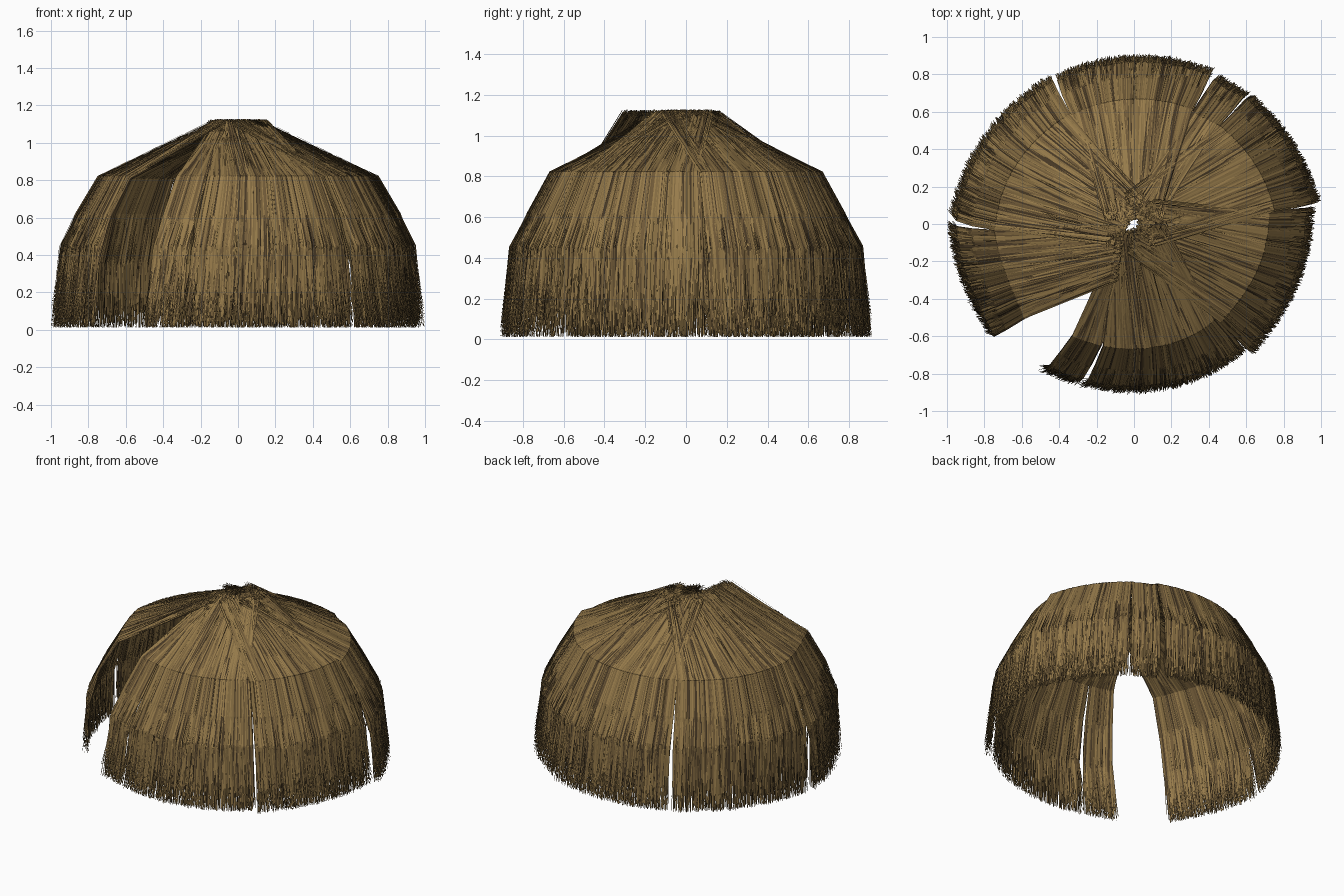
import bpy, bmesh, math, random
from mathutils import Vector

if "Cube" in bpy.data.objects:
    bpy.data.objects.remove(bpy.data.objects["Cube"])

random.seed(7)

# straw colours
mats = []
for i, c in enumerate([(0.31, 0.20, 0.07), (0.23, 0.148, 0.052),
                       (0.16, 0.10, 0.038), (0.06, 0.038, 0.017)]):
    m = bpy.data.materials.new("straw_%d" % i)
    m.diffuse_color = (*c, 1)
    m.use_nodes = True
    m.node_tree.nodes["Principled BSDF"].inputs["Base Color"].default_value = m.diffuse_color
    mats.append(m)


def ring(deg, rx, ry, z):
    a = math.radians(deg)
    return Vector((rx * math.cos(a), ry * math.sin(a), z))


def strand(bm, pts, side, width, mat, tip):
    # one flat straw: a ribbon along pts that narrows at the tip
    rows = []
    for k, p in enumerate(pts):
        w = width * (0.55, 1.0, 1.0, 1.0, tip)[k] / 2
        rows.append((bm.verts.new(p - side * w), bm.verts.new(p + side * w)))
    for (a, b), (c, d) in zip(rows, rows[1:]):
        bm.faces.new((a, c, d, b)).material_index = mat


def thatch_panel(name, top, eave, hem, count, flat=1.0, ends=(1.0, 1.0), flare=0.0):
    """Fan of straws from a straight top edge over the eave down to a ragged hem.
    flat < 1 pulls the middle inward, ends scales the two side edges,
    flare pushes the last edge of the eave outward."""
    bm = bmesh.new()
    t0, t1 = Vector(top[0]), Vector(top[1])
    for i in range(count):
        t = (i + random.random()) / count
        depth = random.uniform(-0.012, 0.004)
        s = 1 - (1 - flat) * math.sin(math.pi * t) ** 0.5
        s += (ends[0] - 1) * (1 - t) ** 3 + (ends[1] - 1) * t ** 3

        def at(k, rx, ry, z):
            ang = eave[0] + (eave[1] - eave[0]) * t
            end = hem[0] + (hem[1] - hem[0]) * t
            f = s + flare * (1 - k) * t ** 3
            return ring(ang + (end - ang) * k, rx * f + depth, ry * f + depth, z)

        p0 = t0.lerp(t1, t) + Vector((random.uniform(-.025, .025), random.uniform(-.025, .025),
                                      random.uniform(-.012, .01) + depth))
        p1 = at(0, 0.747, 0.665, 0.82 + depth)
        p2 = at(0.3, 0.868, 0.777, 0.62)
        p3 = at(0.6, 0.953, 0.867, 0.40 + random.uniform(-.06, .06))
        out = random.uniform(-0.025, 0.012)
        p4 = at(1 + random.uniform(-.2, .2), 0.993 + out, 0.90 + out,
                0.012 + 0.13 * random.random() ** 2)
        a = math.radians(eave[0] + (eave[1] - eave[0]) * t)
        side = Vector((-math.sin(a), math.cos(a), 0))
        # fray the tip sideways and twist the ribbon a little
        p4 += side * random.uniform(-.015, .015)
        side = (side + Vector((math.cos(a), math.sin(a), 0.4)) * random.uniform(-.35, .35)).normalized()
        mat = random.choices(range(4), (4, 4, 3, 2))[0]
        strand(bm, (p0, p1, p2, p3, p4), side, random.uniform(0.006, 0.012), mat, 0.3)
    me = bpy.data.meshes.new(name)
    bm.to_mesh(me)
    bm.free()
    for m in mats:
        me.materials.append(m)
    ob = bpy.data.objects.new(name, me)
    bpy.context.collection.objects.link(ob)


def top_edge(mid, r=0.045, half=0.14):
    # straight bundle edge, tangent to the crown
    a = math.radians(mid)
    c = Vector((r * math.cos(a), r * math.sin(a), 1.115))
    s = Vector((-math.sin(a), math.cos(a), 0)) * half
    return c - s, c + s


# wide panels: eave start/end angles, hem start/end angles, flattening, edge scales
wide = {
    "right_panel": ((-52, 6), (-49.5, 5.5), 0.955, (1.01, 0.98)),
    "back_right_panel": ((6, 52), (8, 50), 0.985, (1.01, 1.0)),
    "back_panel": ((65.5, 117), (65, 115), 1.0, (1.01, 0.98)),
    "back_left_panel": ((117.5, 182.5), (117.5, 176), 0.965, (1.0, 1.0)),
    "front_panel": ((257.5, 308), (253.5, 309), 1.0, (1.0, 0.955)),
}
for name, (eave, hem, flat, ends) in wide.items():
    thatch_panel(name, top_edge(sum(eave) / 2), eave, hem, 1150, flat, ends)

# narrow filler at the back right
thatch_panel("back_filler_panel", ((0.14, 0.05, 1.10), (0.03, 0.14, 1.10)),
             (52.5, 65), (51.5, 62), 320, 0.985)
# panel left of the doorway, its top edge shifted forward and its eave flared
thatch_panel("left_panel", ((-0.07, -0.02, 1.115), (-0.11, -0.295, 1.115)),
             (183, 224), (179.5, 219.5), 950, 0.985, (1.0, 1.02), 0.07)
# narrow panel right of the doorway
thatch_panel("door_side_panel", ((-0.14, -0.22, 1.06), (-0.09, -0.2, 1.07)),
             (244, 256.5), (240, 251), 320)
